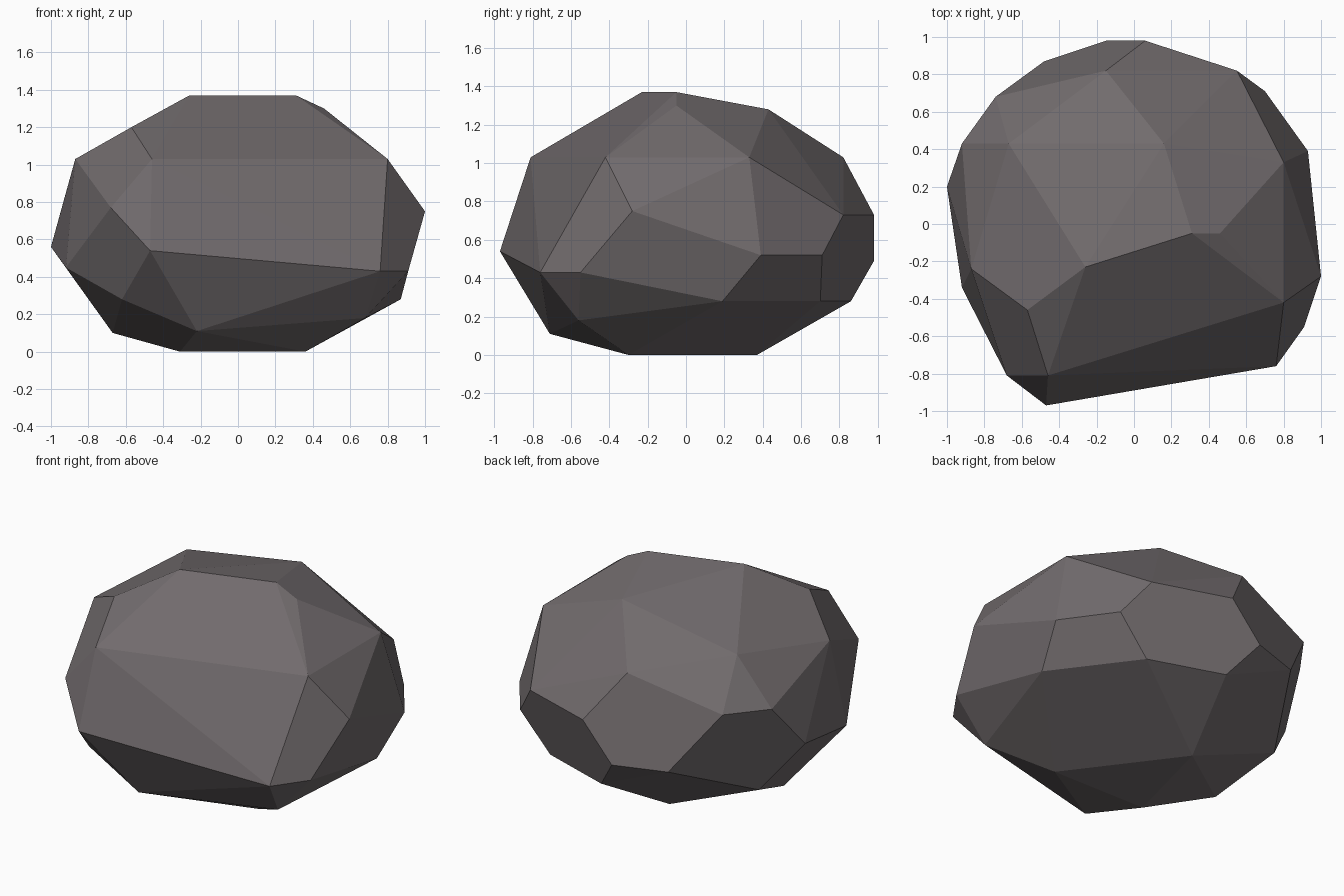
import bpy
import bmesh
import math

# Remove the default object only
default_object = bpy.data.objects.get("Cube")
if default_object:
    bpy.data.objects.remove(default_object, do_unlink=True)

UNIT = 0.01  # corners are listed in hundredths

# Corners of the boulder, in rings from the top down
crown = [(-26, -23, 137), (31, -5, 137), (46, -5, 130), (16, 43, 128),
         (-57, -46, 120), (-67, 43, 114)]
shoulder = [(80, 33, 103), (80, -42, 103), (-46, -81, 103),
            (-87, -24, 103), (-15, 82, 103)]
upper_belt = [(100, -28, 75), (-68, -81, 77), (-92, 43, 85), (-74, 68, 86),
              (6, 98, 73), (55, 82, 73)]
lower_belt = [(93, 39, 52), (70, 71, 52), (91, -55, 43), (76, -76, 43),
              (-47, -97, 54), (-92, -34, 45), (-100, 20, 56),
              (-48, 87, 49), (-15, 98, 49)]
underside = [(87, 19, 28), (49, 70, 28), (1, 86, 28), (-78, 36, 26),
             (-62, -65, 28), (68, -56, 18), (-22, -71, 11), (-67, -5, 10)]
base = [(36, -30, 0), (-31, -29, 0), (-14, 37, 0)]


def make_material(name, colour):
    material = bpy.data.materials.new(name)
    material.use_nodes = True
    material.diffuse_color = colour
    shader = material.node_tree.nodes["Principled BSDF"]
    shader.inputs["Base Color"].default_value = colour
    shader.inputs["Roughness"].default_value = 0.9
    return material


def make_faceted_hull(name, rings, material):
    """Wrap all ring corners in a convex skin and merge the flat facets."""
    mesh = bpy.data.meshes.new(name)
    bm = bmesh.new()
    for ring in rings:
        for corner in ring:
            bm.verts.new([value * UNIT for value in corner])
    hull = bmesh.ops.convex_hull(bm, input=bm.verts[:])
    loose = [v for v in bm.verts if not v.link_faces]
    bmesh.ops.delete(bm, geom=loose, context="VERTS")
    bmesh.ops.dissolve_limit(bm, angle_limit=math.radians(3),
                             verts=bm.verts[:], edges=bm.edges[:])
    bmesh.ops.recalc_face_normals(bm, faces=bm.faces[:])
    for face in bm.faces:
        face.smooth = False
    bm.to_mesh(mesh)
    bm.free()
    mesh.materials.append(material)
    boulder = bpy.data.objects.new(name, mesh)
    bpy.context.collection.objects.link(boulder)
    return boulder


# Boulder
stone = make_material("warm_grey_stone", (0.165, 0.147, 0.152, 1))
make_faceted_hull("boulder", [crown, shoulder, upper_belt, lower_belt,
                              underside, base], stone)
